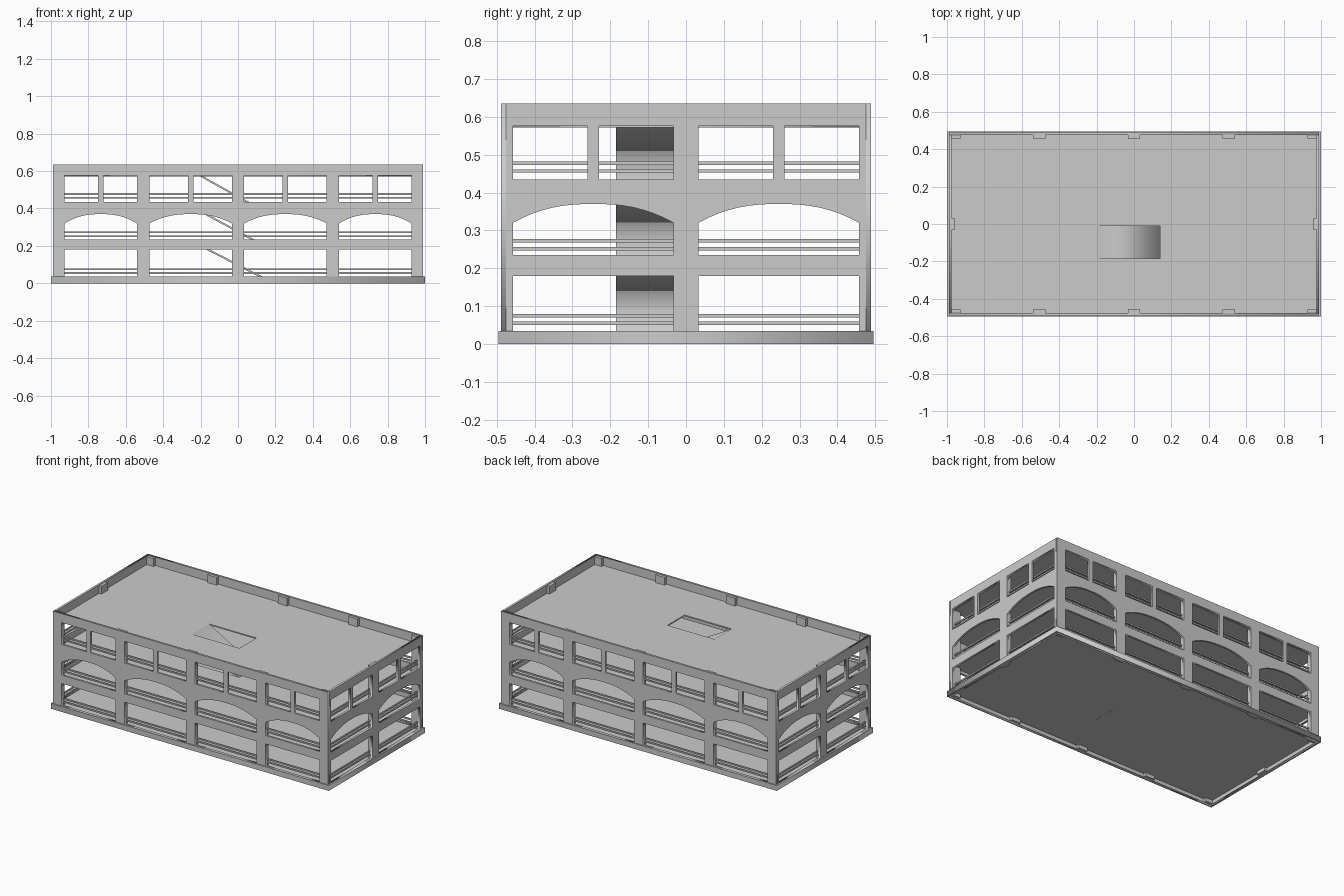
import bpy, bmesh, math
from mathutils import Matrix, Vector

if "Cube" in bpy.data.objects:
    bpy.data.objects.remove(bpy.data.objects["Cube"])

HX, HY, TOP = 0.99, 0.488, 0.635      # wall extents
T = 0.013                             # wall thickness
PD = 0.031                            # pillar depth
BASE = 0.035


def plate(name, loops, thick, loc, rot=(0, 0, 0)):
    """Flat plate from an outline plus holes, extruded to a thickness."""
    cu = bpy.data.curves.new(name, 'CURVE')
    cu.dimensions = '2D'
    cu.fill_mode = 'BOTH'
    cu.extrude = thick / 2
    for pts in loops:
        sp = cu.splines.new('POLY')
        sp.points.add(len(pts) - 1)
        for p, (u, v) in zip(sp.points, pts):
            p.co = (u, v, 0, 1)
        sp.use_cyclic_u = True
    ob = bpy.data.objects.new(name, cu)
    bpy.context.collection.objects.link(ob)
    ob.location = loc
    ob.rotation_euler = [math.radians(a) for a in rot]
    bpy.ops.object.select_all(action='DESELECT')
    ob.select_set(True)
    bpy.context.view_layer.objects.active = ob
    bpy.ops.object.convert(target='MESH')
    return bpy.context.object


def boxes(name, items):
    """One object holding several boxes given by min and max corners."""
    bm = bmesh.new()
    for lo, hi in items:
        lo, hi = Vector(lo), Vector(hi)
        m = Matrix.Translation((lo + hi) / 2) @ Matrix.Diagonal((*(hi - lo), 1))
        bmesh.ops.create_cube(bm, size=1, matrix=m)
    me = bpy.data.meshes.new(name)
    bm.to_mesh(me)
    bm.free()
    ob = bpy.data.objects.new(name, me)
    bpy.context.collection.objects.link(ob)
    return ob


def rect(a, b, c, d):
    return [(a, c), (b, c), (b, d), (a, d)]


def arch(a, b, z0, spring, apex, n=16):
    mid, half = (a + b) / 2, (b - a) / 2
    curve = []
    for i in range(n + 1):
        t = 1 - 2 * i / n
        curve.append((mid + half * t, apex - (apex - spring) * abs(t) ** 2.4))
    return [(a, z0), (b, z0)] + curve


def wall_loops(half, bays):
    """Outline and window openings of one facade."""
    loops = [rect(-half, half, 0, TOP)]
    for a, b in bays:
        m = (a + b) / 2
        loops += [rect(a, b, BASE, 0.18), arch(a, b, 0.235, 0.32, 0.37),
                  rect(a, m - 0.015, 0.435, 0.576), rect(m + 0.015, b, 0.435, 0.576)]
    return loops


front_bays = [(-0.928, -0.54), (-0.474, -0.033), (0.033, 0.474), (0.54, 0.928)]
side_bays = [(-0.457, -0.033), (0.033, 0.457)]

# Facades
for s, n in ((-1, "front_wall"), (1, "back_wall")):
    plate(n, wall_loops(HX, front_bays), T, (0, s * (HY - T / 2), 0), (90, 0, 0))
for s, n in ((-1, "left_wall"), (1, "right_wall")):
    plate(n, wall_loops(HY - T, side_bays), T, (s * (HX - T / 2), 0, 0), (90, 0, 90))

# Pillars behind the facades
pillars = []
for s in (-1, 1):
    y = sorted((s * (HY - PD), s * (HY - T)))
    for x in (-0.507, 0, 0.507):
        pillars.append(((x - 0.033, y[0], 0), (x + 0.033, y[1], TOP - 0.004)))
    for a, b in ((-HX + T, -0.928), (0.928, HX - T)):
        pillars.append(((a, y[0], 0), (b, y[1], TOP - 0.004)))
    x = sorted((s * (HX - PD), s * (HX - T)))
    pillars.append(((x[0], -0.033, 0), (x[1], 0.033, TOP - 0.004)))
boxes("pillars", pillars)

# Base trim around the foot
plate("base_trim", [rect(-1, 1, -0.495, 0.495), rect(-HX, HX, -HY, HY)],
      BASE, (0, 0, BASE / 2))

# Floors, with a ramp opening in each upper level
levels = [0.031, 0.206, 0.39, 0.58]
names = ["ground_floor", "second_floor", "third_floor", "roof_deck"]
ix, iy = HX - T, HY - T
for i, (z, n) in enumerate(zip(levels, names)):
    loops = [rect(-ix, ix, -iy, iy)]
    if i:
        loops.append(rect(-0.2, 0.14, -0.185, -0.01))
    plate(n, loops, 0.008, (0, 0, z - 0.004))

# Ramps between levels
for lo, hi in zip(levels, levels[1:]):
    prof = [(-0.2, hi), (-0.2, hi - 0.011), (0.14, lo - 0.011), (0.14, lo)]
    plate("ramp", [prof], 0.175, (0, -0.0975, 0), (90, 0, 0))

# Guard rails: two bars per storey, all round
rails = []
r = 0.0045
for z in (0.055, 0.075, 0.252, 0.273, 0.457, 0.477):
    for s in (-1, 1):
        y, x = s * (HY - 0.02), s * (HX - 0.02)
        rails.append(((-HX + 0.02, y - r, z - r), (HX - 0.02, y + r, z + r)))
        rails.append(((x - r, -HY + 0.02, z - r), (x + r, HY - 0.02, z + r)))
boxes("guard_rails", rails)
